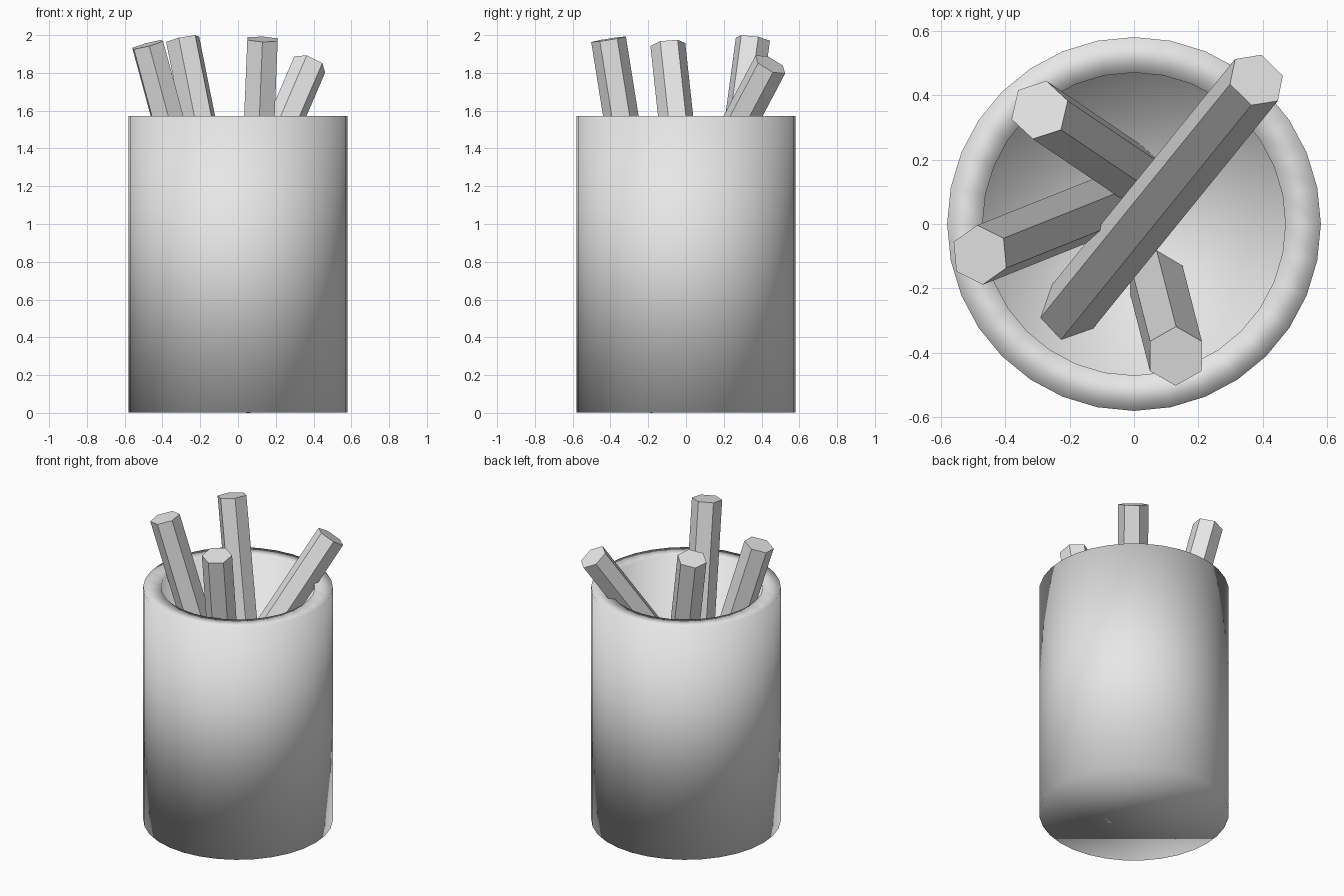
import bpy
import bmesh
import math
from mathutils import Vector, Matrix

cube = bpy.data.objects.get("Cube")
if cube:
    bpy.data.objects.remove(cube, do_unlink=True)

GREY = (0.8, 0.8, 0.8, 1.0)
clay = bpy.data.materials.new("pale_grey")
clay.use_nodes = True
clay.diffuse_color = GREY
clay.node_tree.nodes["Principled BSDF"].inputs["Base Color"].default_value = GREY


def add_object(name, bm, smooth):
    bmesh.ops.recalc_face_normals(bm, faces=bm.faces)
    mesh = bpy.data.meshes.new(name)
    bm.to_mesh(mesh)
    bm.free()
    mesh.materials.append(clay)
    for face in mesh.polygons:
        face.use_smooth = smooth
    obj = bpy.data.objects.new(name, mesh)
    bpy.context.collection.objects.link(obj)
    return obj


def make_cup(name, profile, sides):
    """Stack rings of (radius, height), capped at both ends."""
    bm = bmesh.new()
    rings = []
    for radius, z in profile:
        angles = [math.tau * i / sides for i in range(sides)]
        rings.append([bm.verts.new((radius * math.cos(a), radius * math.sin(a), z))
                      for a in angles])
    for low, high in zip(rings, rings[1:]):
        for i in range(sides):
            j = (i + 1) % sides
            bm.faces.new((low[i], low[j], high[j], high[i]))
    bm.faces.new(rings[0])
    bm.faces.new(rings[-1])
    return add_object(name, bm, True)


def make_pencil(name, top, lean, length, corner_angle):
    """Six-sided rod hanging down from its top centre; lean is x and y per unit of z."""
    axis = Vector((*lean, 1)).normalized()
    a = math.radians(corner_angle)
    side = Vector((math.cos(a), math.sin(a), 0))
    side = (side - axis * side.dot(axis)).normalized()
    turn = Matrix((side, axis.cross(side), axis)).transposed().to_4x4()
    centre = Vector(top) - axis * length / 2
    bm = bmesh.new()
    bmesh.ops.create_circle(bm, cap_ends=True, segments=6, radius=0.093)
    # start with a corner on the local x axis
    first = bm.verts[:][0].co
    spin = Matrix.Rotation(-math.atan2(first.y, first.x), 4, 'Z')
    bmesh.ops.transform(bm, matrix=Matrix.Translation((0, 0, -length / 2)) @ spin,
                        verts=bm.verts)
    rise = bmesh.ops.extrude_face_region(bm, geom=bm.faces[:], use_keep_orig=True)
    new_verts = [v for v in rise["geom"] if isinstance(v, bmesh.types.BMVert)]
    bmesh.ops.translate(bm, vec=(0, 0, length), verts=new_verts)
    bmesh.ops.transform(bm, matrix=Matrix.Translation(centre) @ turn, verts=bm.verts)
    return add_object(name, bm, False)


# Holder: outer wall, flat rim, inner wall down to a raised floor
make_cup("cup", [(0.58, 0.003), (0.58, 1.573), (0.47, 1.573), (0.47, 0.52)], 32)

# Pencils leaning against the rim
make_pencil("front_pencil", (0.13, -0.41, 1.978), (0.041, -0.16), 1.99, 90)
make_pencil("right_pencil", (-0.478, -0.096, 1.95), (-0.27, -0.108), 1.97, 94)
make_pencil("back_right_pencil", (-0.293, 0.354, 1.978), (-0.2, 0.135), 1.98, 78)
make_pencil("back_left_pencil", (0.38, 0.447, 1.845), (0.43, 0.53), 1.78, -47)
